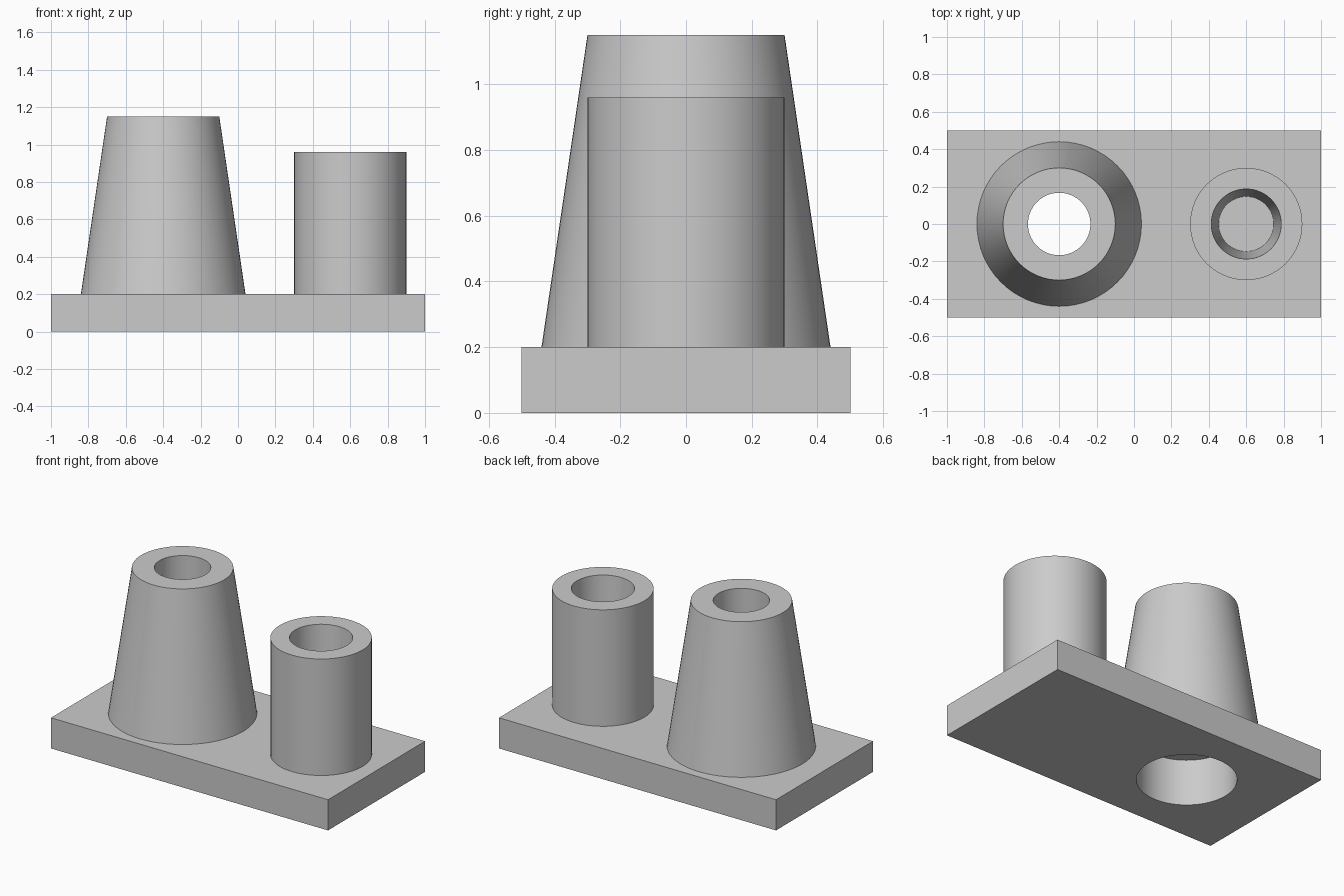
import bpy, bmesh, math

old = bpy.data.objects.get("Cube")
if old:
    bpy.data.objects.remove(old, do_unlink=True)

SEGMENTS = 64
PLATE_TOP = 0.2
TOWER_X, POST_X = -0.4, 0.6
SOCKET_R = 0.293

grey = bpy.data.materials.new("plain grey")
grey.use_nodes = True
grey.diffuse_color = (0.6, 0.6, 0.6, 1)
grey.node_tree.nodes["Principled BSDF"].inputs["Base Color"].default_value = grey.diffuse_color


def finish(name, bm, x=0):
    bmesh.ops.recalc_face_normals(bm, faces=bm.faces)
    mesh = bpy.data.meshes.new(name)
    bm.to_mesh(mesh)
    bm.free()
    mesh.materials.append(grey)
    obj = bpy.data.objects.new(name, mesh)
    obj.location.x = x
    bpy.context.collection.objects.link(obj)
    bpy.ops.object.select_all(action='DESELECT')
    obj.select_set(True)
    bpy.context.view_layer.objects.active = obj
    bpy.ops.object.shade_smooth_by_angle(angle=math.radians(30))
    return obj


def lathe(name, profile, x):
    """Spin a (radius, height) profile, listed from the bore to the outside."""
    bm = bmesh.new()
    verts = [bm.verts.new((r, 0, z)) for r, z in profile]
    edges = [bm.edges.new(pair) for pair in zip(verts, verts[1:])]
    bmesh.ops.spin(bm, geom=verts + edges, cent=(0, 0, 0), axis=(0, 0, 1),
                   angle=math.tau, steps=SEGMENTS, use_merge=True)
    bmesh.ops.remove_doubles(bm, verts=bm.verts, dist=0.0001)
    bmesh.ops.recalc_face_normals(bm, faces=bm.faces)
    # the shells are open below, so point the rim faces up explicitly
    top = max(bm.faces, key=lambda f: f.calc_center_median().z)
    flip = top.normal.z < 0
    obj = finish(name, bm, x)
    if flip:
        obj.data.flip_normals()
    return obj


# Base plate with a round socket opening
bm = bmesh.new()
loops = [
    [(-1, -0.5), (1, -0.5), (1, 0.5), (-1, 0.5)],
    [(TOWER_X + SOCKET_R * math.cos(math.tau * i / SEGMENTS),
      SOCKET_R * math.sin(math.tau * i / SEGMENTS)) for i in range(SEGMENTS)],
]
outline = []
for loop in loops:
    ring = [bm.verts.new((x, y, 0)) for x, y in loop]
    outline += [bm.edges.new((a, b)) for a, b in zip(ring, ring[1:] + ring[:1])]
bmesh.ops.triangle_fill(bm, use_beauty=True, edges=outline, normal=(0, 0, 1))
raised = bmesh.ops.extrude_face_region(bm, geom=bm.faces[:], use_keep_orig=True)["geom"]
bmesh.ops.translate(bm, vec=(0, 0, PLATE_TOP),
                    verts=[g for g in raised if isinstance(g, bmesh.types.BMVert)])
finish("base_plate", bm)

# Tapered tower: wide socket below, narrow bore above
lathe("tapered_tower", [(SOCKET_R, PLATE_TOP), (SOCKET_R, 0.3), (0.167, 0.3),
                        (0.167, 1.15), (0.3, 1.15), (0.44, PLATE_TOP)], TOWER_X)

# Straight post with a tapering blind bore that ends on the plate
lathe("round_post", [(0.147, PLATE_TOP), (0.187, 0.96),
                     (0.3, 0.96), (0.3, PLATE_TOP)], POST_X)
